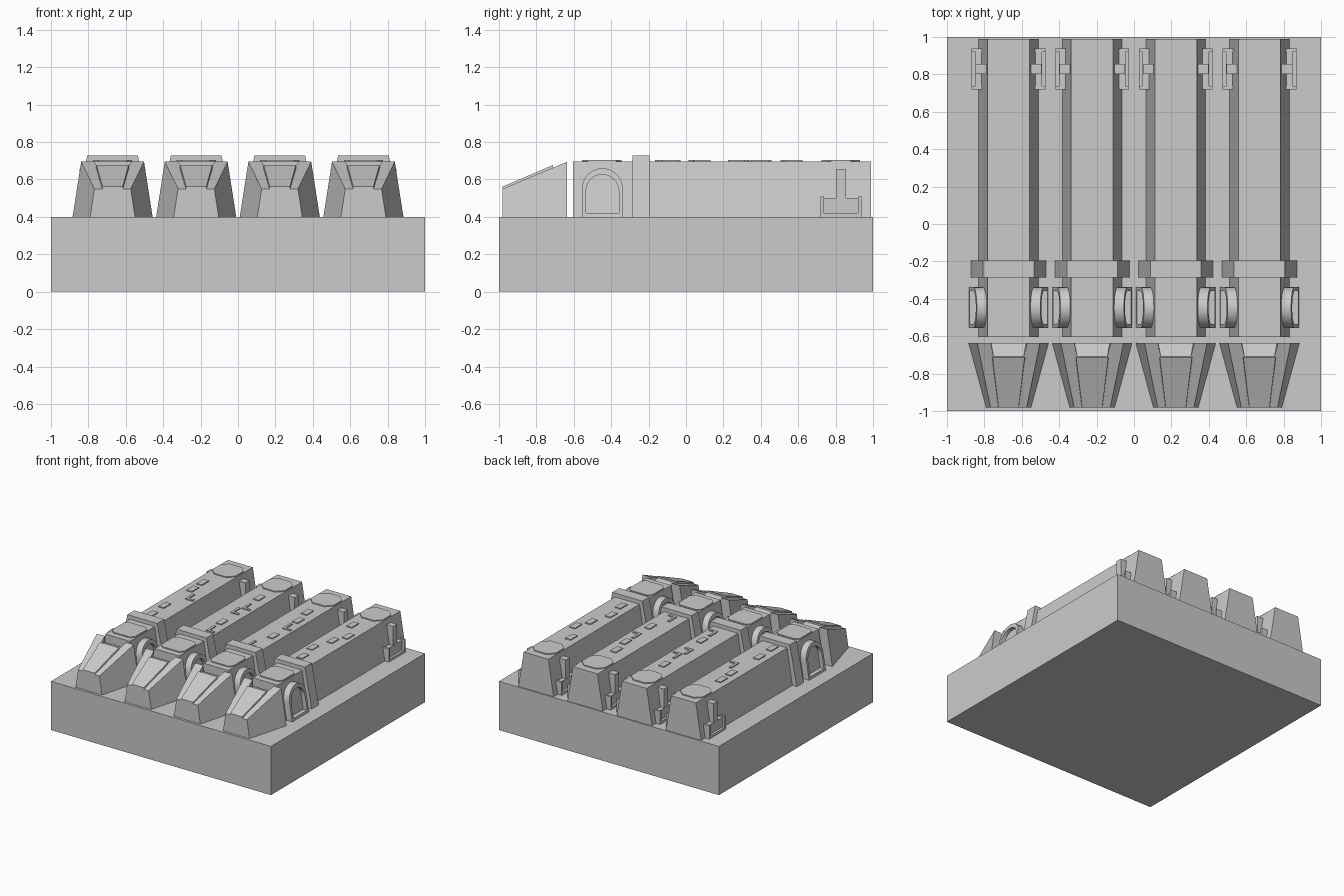
import bpy, bmesh, math, random

if "Cube" in bpy.data.objects:
    bpy.data.objects.remove(bpy.data.objects["Cube"])

random.seed(4)
BASE_Z, TOP_Z = 0.40, 0.695
SLOPE = 0.163  # inward lean of the beam walls


def finish(name, bm):
    bmesh.ops.recalc_face_normals(bm, faces=bm.faces[:])
    me = bpy.data.meshes.new(name)
    bm.to_mesh(me)
    bm.free()
    ob = bpy.data.objects.new(name, me)
    bpy.context.collection.objects.link(ob)
    return ob


def loft(name, *rings):
    """Skin equal-length rings of points and cap both ends."""
    bm = bmesh.new()
    vs = [[bm.verts.new(p) for p in r] for r in rings]
    for a, b in zip(vs, vs[1:]):
        for i in range(len(a)):
            j = (i + 1) % len(a)
            bm.faces.new((a[i], a[j], b[j], b[i]))
    bm.faces.new(vs[0])
    bm.faces.new(vs[-1])
    return finish(name, bm)


def trap(cx, y, bottom, top, z0, z1):
    """Trapezoid cross-section standing at depth y."""
    return [(cx - bottom, y, z0), (cx + bottom, y, z0), (cx + top, y, z1), (cx - top, y, z1)]


def box(name, x0, x1, y0, y1, z0, z1):
    def ring(z):
        return [(x0, y0, z), (x1, y0, z), (x1, y1, z), (x0, y1, z)]
    return loft(name, ring(z0), ring(z1))


def plate(name, cx, outline, thick=0.008):
    """Thin raised plate on top of a beam."""
    return loft(name, *[[(cx + x, y, z) for x, y in outline] for z in (TOP_Z - 0.01, TOP_Z + thick)])


def rect(x0, x1, y0, y1):
    return [(x0, y0), (x1, y0), (x1, y1), (x0, y1)]


def chamfered(hx, y0, y1, c):
    return [(-hx + c, y0), (hx - c, y0), (hx, y0 + c), (hx, y1 - c),
            (hx - c, y1), (-hx + c, y1), (-hx, y1 - c), (-hx, y0 + c)]


def arch_outline(r, z0, zc, h, n=18):
    pts = [(-0.447 + r * math.cos(math.pi * k / n), zc + h * math.sin(math.pi * k / n)) for k in range(n + 1)]
    return pts + [(-0.447 - r, z0), (-0.447 + r, z0)]


def wall_ring(cx, side, pts, d):
    """Points offset outwards by d from the leaning beam wall."""
    return [(cx + side * (0.16 - SLOPE * (z - BASE_Z) + d), y, z) for y, z in pts]


def wedge(cx):
    nose = loft("nose_wedge", trap(cx, -0.98, 0.12, 0.097, BASE_Z, 0.55),
                trap(cx, -0.635, 0.214, 0.168, BASE_Z, TOP_Z))
    # notch at the rear top, falling towards the back
    cut = loft("notch_cutter", trap(cx, -0.71, 0.08, 0.085, 0.664, 0.8),
               trap(cx, -0.60, 0.10, 0.12, 0.635, 0.8))
    m = nose.modifiers.new("notch", 'BOOLEAN')
    m.object, m.operation, m.solver = cut, 'DIFFERENCE', 'EXACT'
    cut.hide_render = True
    cut.hide_set(True)
    # raised tapered panel on the slope
    loft("nose_panel", trap(cx, -0.98, 0.056, 0.054, 0.54, 0.562),
         trap(cx, -0.712, 0.09, 0.086, 0.65, 0.677))


def side_details(cx, s):
    # hooded arch with recessed panel
    outer = arch_outline(0.109, BASE_Z, 0.55, 0.11)
    inner = arch_outline(0.088, 0.42, 0.535, 0.092)
    arch = loft("side_arch", wall_ring(cx, s, outer, -0.02), wall_ring(cx, s, outer, 0.052),
                wall_ring(cx, s, inner, 0.052), wall_ring(cx, s, inner, 0.018))
    arches.append(arch)

    # clamp near the rear end
    def b(name, a, c, *rest):
        box(name, *sorted((cx + s * a, cx + s * c)), *rest)
    b("clamp_body", 0.12, 0.178, 0.725, 0.932, BASE_Z, 0.50)
    for y in (0.72, 0.92):
        b("clamp_end", 0.12, 0.197, y, y + 0.017, BASE_Z, 0.508)
    b("clamp_sill", 0.12, 0.197, 0.72, 0.937, BASE_Z, 0.42)
    b("clamp_stem", 0.09, 0.176, 0.803, 0.855, 0.42, 0.655)


def top_details(cx):
    plate("rear_top_plate", cx, chamfered(0.105, 0.725, 0.93, 0.05))
    plate("front_top_plate", cx, chamfered(0.105, -0.555, -0.345, 0.03))
    for y in (-0.15, 0.03, 0.22, 0.36, 0.52):
        x, y = random.uniform(-0.08, 0.03), y + random.uniform(-0.02, 0.03)
        if random.random() < 0.5:
            plate("top_tab", cx, rect(x, x + 0.05, y, y + 0.09))
        else:
            plate("top_angle", cx, [(x, y), (x + 0.07, y), (x + 0.07, y + 0.02),
                                    (x + 0.02, y + 0.02), (x + 0.02, y + 0.1), (x, y + 0.1)])


# square base slab
box("base", -1, 1, -1, 1, 0, BASE_Z)

arches = []
for i in range(4):
    cx = (i - 1.5) * 0.447
    loft("beam", trap(cx, -0.605, 0.16, 0.112, BASE_Z, TOP_Z), trap(cx, 0.99, 0.16, 0.112, BASE_Z, TOP_Z))
    loft("collar", trap(cx, -0.285, 0.2, 0.136, BASE_Z, 0.727), trap(cx, -0.195, 0.2, 0.136, BASE_Z, 0.727))
    wedge(cx)
    top_details(cx)
    for s in (-1, 1):
        side_details(cx, s)

# smooth the rounded arches only
bpy.ops.object.select_all(action='DESELECT')
for a in arches:
    a.select_set(True)
bpy.context.view_layer.objects.active = arches[0]
bpy.ops.object.shade_smooth_by_angle(angle=math.radians(30))
